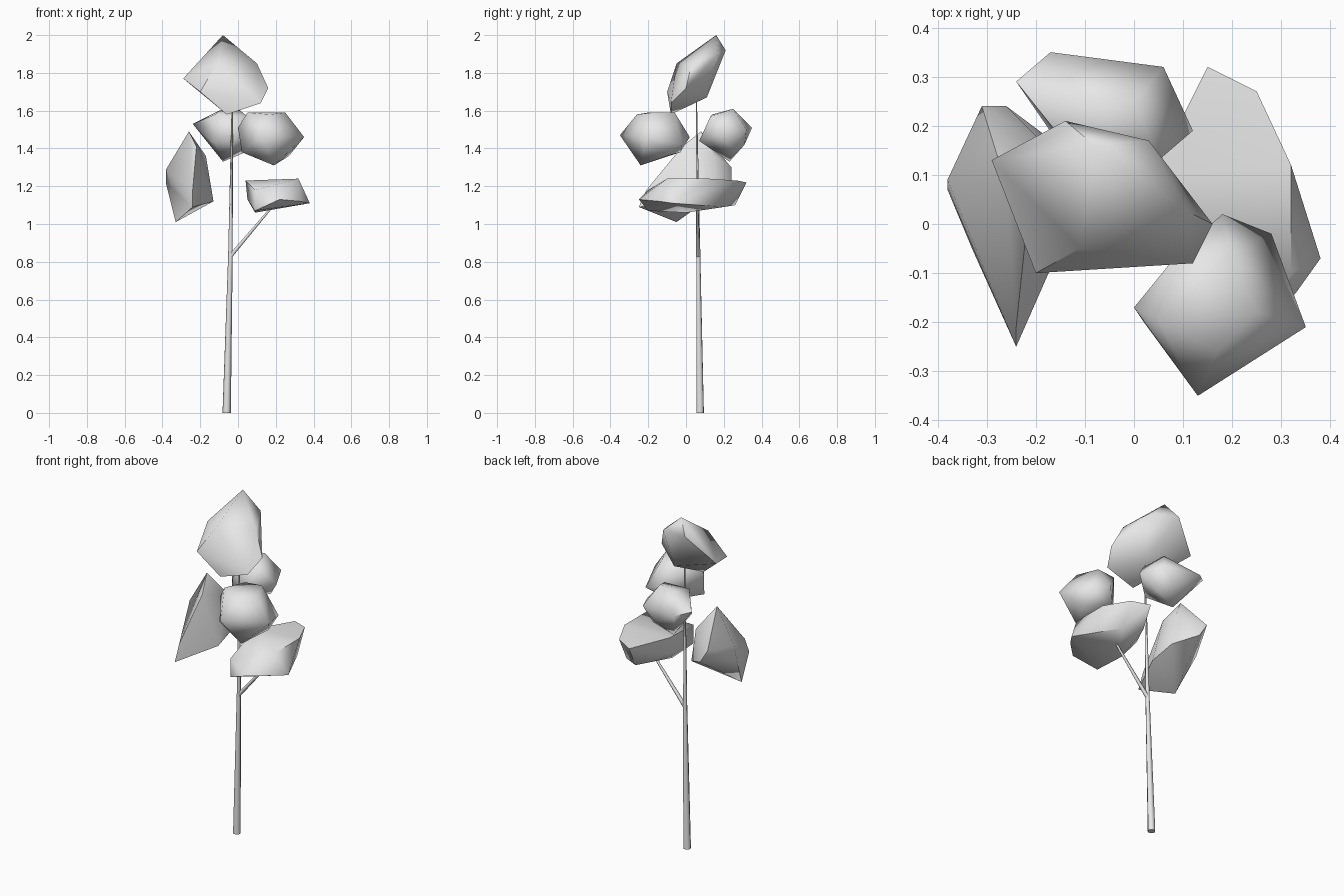
import bpy
import bmesh
import math
from mathutils import Vector

default_cube = bpy.data.objects.get("Cube")
if default_cube:
    bpy.data.objects.remove(default_cube, do_unlink=True)

# One plain grey for the whole tree
GREY = (0.8, 0.8, 0.8, 1.0)
grey = bpy.data.materials.new("plain grey")
grey.use_nodes = True
grey.diffuse_color = GREY
for node in grey.node_tree.nodes:
    if node.type == "BSDF_PRINCIPLED":
        node.inputs["Base Color"].default_value = GREY


def finish(name, mesh_builder, smooth_angle):
    """Turn a bmesh into a smooth-shaded, grey object."""
    mesh = bpy.data.meshes.new(name)
    bmesh.ops.recalc_face_normals(mesh_builder, faces=mesh_builder.faces[:])
    mesh_builder.to_mesh(mesh)
    mesh_builder.free()
    mesh.materials.append(grey)
    part = bpy.data.objects.new(name, mesh)
    bpy.context.collection.objects.link(part)
    bpy.ops.object.select_all(action="DESELECT")
    part.select_set(True)
    bpy.context.view_layer.objects.active = part
    bpy.ops.object.shade_smooth_by_angle(angle=math.radians(smooth_angle))
    return part


def leaf_clump(name, centre, corners):
    """Faceted leaf mass: hull around corner offsets, given in hundredths."""
    builder = bmesh.new()
    for corner in corners:
        builder.verts.new(Vector(centre) + Vector(corner) / 100)
    hull = bmesh.ops.convex_hull(builder, input=builder.verts[:])
    unused = {item for key in ("geom_interior", "geom_unused")
              for item in hull[key] if isinstance(item, bmesh.types.BMVert)}
    bmesh.ops.delete(builder, geom=list(unused), context="VERTS")
    return finish(name, builder, 60)


def tapered_stem(name, stations, sides=6):
    """Stem through a list of (centre, radius) stations, closed at both ends."""
    builder = bmesh.new()
    axis = Vector(stations[-1][0]) - Vector(stations[0][0])
    turn = axis.to_track_quat("Z", "Y")
    rings = []
    for centre, radius in stations:
        ring = []
        for side in range(sides):
            angle = math.tau * side / sides
            spoke = Vector((math.cos(angle), math.sin(angle), 0)) * radius
            ring.append(builder.verts.new(Vector(centre) + turn @ spoke))
        rings.append(ring)
    for lower, upper in zip(rings, rings[1:]):
        for side in range(sides):
            after = (side + 1) % sides
            builder.faces.new((lower[side], lower[after], upper[after], upper[side]))
    builder.faces.new(rings[0][::-1])
    builder.faces.new(rings[-1])
    return finish(name, builder, 65)


# Thin leaning trunk and its single side branch
trunk = tapered_stem("trunk", [
    ((-0.06, 0.075, 0), 0.022),
    ((-0.04, 0.065, 0.84), 0.012),
    ((-0.03, 0.055, 1.68), 0.003),
])
for vertex in trunk.data.vertices:
    if vertex.co.z < 0.01:
        vertex.co.z = 0
tapered_stem("side_branch", [
    ((-0.04, 0.065, 0.83), 0.012),
    ((0.18, 0.06, 1.09), 0.006),
])

# Leaf clumps
leaf_clump("crown_leaves", (-0.05, 0.05, 1.8), [
    (-3, 11, 20), (-9, 16, 12), (8, 12, 10), (-24, 8, -3),
    (21, -5, -8), (17, -13, -16), (-1, -13, -22), (-15, -15, -10),
    (15, -2, 5), (-6, -10, 5), (5, 6, -13),
])
leaf_clump("front_leaves", (0.17, -0.16, 1.46), [
    (-4, -19, 1), (18, -5, 0), (-17, -1, 5), (1, 18, 0), (11, 14, -4),
    (-12, -4, 13), (0, -10, 12), (8, -2, 13), (3, 10, 13), (-8, 10, 12),
    (2, -8, -15), (-15, -4, -8), (10, 6, -10), (-4, 13, -8),
])
leaf_clump("back_leaves", (-0.05, 0.22, 1.48), [
    (-19, 7, 5), (-12, 13, 3), (11, 10, 2), (17, -3, 0),
    (10, -9, 9), (-7, -8, 10), (5, 3, 13), (-5, 3, 12),
    (-3, 1, -15), (9, 3, -10), (3, -15, -4), (-8, -9, -5), (3, 9, -6),
])
leaf_clump("right_leaves", (-0.26, 0.02, 1.24), [
    (0, 6, 25), (-5, 22, 6), (0, 22, -2), (-12, 7, 5), (-12, 5, -3),
    (-7, -7, -23), (2, -27, -15), (2, -23, -6), (13, -2, -12),
    (9, 13, 12), (12, 13, -8), (4, -4, 17),
])
leaf_clump("left_low_leaves", (0.2, 0.03, 1.15), [
    (-5, 29, 7), (5, 24, 8), (12, 9, 9), (12, -13, 9), (18, -10, -4),
    (13, -17, -3), (2, -28, -2), (-11, -23, 3), (-11, -23, -8),
    (-16, 7, 8), (-15, 5, -2), (-11, -3, -9), (-5, 23, -5), (5, 17, -6),
])
